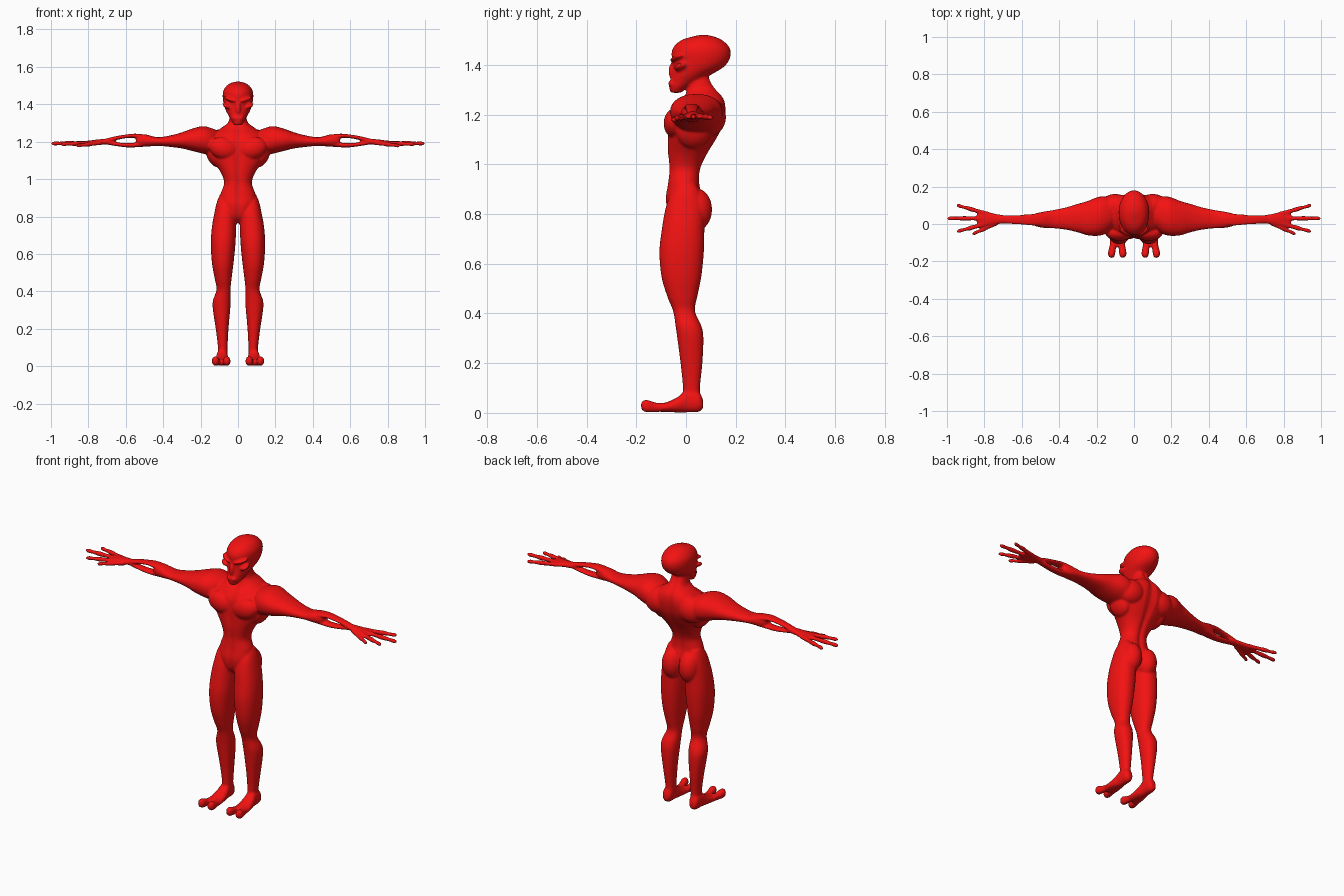
import bpy, bmesh
from math import sin, cos, pi, exp, copysign
from mathutils import Matrix, Vector, Euler

bm = bmesh.new()


def spline(rows, steps=5):
    """Catmull-Rom interpolation through the section rows."""
    out = []
    for i in range(len(rows) - 1):
        p0, p1 = rows[max(i - 1, 0)], rows[i]
        p2, p3 = rows[i + 1], rows[min(i + 2, len(rows) - 1)]
        for k in range(steps):
            t = k / steps
            out.append([0.5 * (2 * b + (c - a) * t + (2 * a - 5 * b + 4 * c - d) * t * t
                               + (3 * b - a - 3 * c + d) * t ** 3)
                        for a, b, c, d in zip(p0, p1, p2, p3)])
    out.append(list(rows[-1]))
    return out


def loft(axis, rows, mirror=True, groove=0.0, n=32, power=0.9):
    """Skin rounded sections (t, u_low, u_high, v_low, v_high) along an axis."""
    for side in ((1, -1) if mirror else (1,)):
        rings = []
        for t, u0, u1, v0, v1 in spline(rows):
            ring = []
            for k in range(n):
                a = 2 * pi * k / n
                cu, sv = cos(a), sin(a)
                u = (u0 + u1) / 2 + (u1 - u0) / 2 * copysign(abs(cu) ** power, cu)
                v = (v0 + v1) / 2 + (v1 - v0) / 2 * copysign(abs(sv) ** power, sv)
                if groove:
                    v -= copysign(groove, sv) * exp(-(u / 0.014) ** 2)
                p = {'x': (t, u, v), 'y': (u, t, v), 'z': (u, v, t)}[axis]
                ring.append(bm.verts.new((p[0] * side, p[1], p[2])))
            rings.append(ring)
        for a, b in zip(rings, rings[1:]):
            for k in range(n):
                bm.faces.new((a[k], a[(k + 1) % n], b[(k + 1) % n], b[k]))
        bm.faces.new(rings[0])
        bm.faces.new(rings[-1])


def muscle(center, radii, rot=(0, 0, 0)):
    """Mirrored pair of ellipsoids."""
    for s in (1, -1):
        m = (Matrix.Translation((center[0] * s, center[1], center[2]))
             @ Euler((rot[0], rot[1] * s, rot[2] * s)).to_matrix().to_4x4()
             @ Matrix.Diagonal((*radii, 1)))
        bmesh.ops.create_uvsphere(bm, u_segments=24, v_segments=16, radius=1, matrix=m)


def strand(axis, pts):
    """Thin round limb through (a, b, c, radius), a being the run axis."""
    loft(axis, [(a, b - r, b + r, c - r, c + r) for a, b, c, r in pts], n=16, power=1)


# head
loft('z', [(z, -w, w, f, b) for z, w, f, b in (
    (1.288, .02, -.062, -.02), (1.31, .035, -.068, .01), (1.335, .048, -.064, .06),
    (1.36, .062, -.058, .10), (1.39, .074, -.054, .15), (1.42, .080, -.056, .174),
    (1.45, .082, -.058, .18), (1.475, .077, -.048, .172), (1.50, .060, -.018, .145),
    (1.515, .035, .03, .11), (1.521, .01, .06, .08))], mirror=False, power=1)
# brows, cheeks and mouth
muscle((.040, -.036, 1.427), (.042, .024, .010), (0, -.3, .5))
muscle((.056, -.018, 1.392), (.028, .032, .013), (0, -.5, .5))
muscle((.012, -.052, 1.325), (.020, .020, .014))
muscle((.004, -.056, 1.375), (.009, .014, .035))

# torso and neck
loft('z', [(z, -w, w, f, b) for z, w, f, b in (
    (.765, .02, -.04, .03), (.80, .05, -.073, .06), (.86, .095, -.084, .07),
    (.92, .093, -.075, .056), (.98, .074, -.07, .06), (1.04, .095, -.074, .086),
    (1.10, .138, -.075, .122), (1.15, .165, -.076, .148), (1.20, .165, -.07, .16),
    (1.24, .135, -.045, .16), (1.27, .095, -.012, .15), (1.30, .055, .0, .125),
    (1.33, .045, .004, .105), (1.37, .042, .01, .09))], mirror=False, groove=.010)
# chest, shoulder blades, flank and buttock
muscle((.078, -.045, 1.165), (.078, .045, .058), (0, -.3, 0))
muscle((.10, .095, 1.19), (.085, .066, .075), (0, .3, 0))
muscle((.125, .03, 1.13), (.042, .07, .07), (0, .4, 0))
muscle((.054, .042, .818), (.057, .063, .085))

# legs
loft('z', [
    (.92, .04, .095, -.03, .04), (.88, .02, .112, -.062, .06), (.82, .010, .126, -.083, .075),
    (.74, .010, .140, -.097, .074), (.65, .014, .145, -.107, .072), (.55, .024, .139, -.099, .062),
    (.47, .034, .125, -.076, .046), (.41, .040, .115, -.052, .036), (.35, .039, .134, -.042, .062),
    (.30, .042, .134, -.035, .070), (.20, .051, .119, -.022, .066), (.10, .056, .107, -.012, .056),
    (.06, .056, .108, -.014, .06), (.02, .06, .105, -.014, .06)])
# feet
loft('y', [
    (.069, .07, .10, .018, .05), (.05, .058, .112, .004, .085), (.0, .055, .115, .002, .09),
    (-.03, .05, .121, .002, .066), (-.07, .046, .128, .003, .046), (-.10, .045, .130, .004, .038),
    (-.122, .055, .122, .010, .032)])
# toes
for x0, x1 in ((.068, .060), (.107, .120)):
    loft('y', [(y, x - w, x + w, a, b) for y, x, w, a, b in (
        (-.08, x0, .018, .006, .040), (-.12, (x0 + x1) / 2, .018, .003, .041),
        (-.155, x1, .020, .002, .052), (-.172, x1, .016, .007, .050), (-.181, x1, .007, .018, .040))], n=16)

# arms down to the elbow
loft('x', [
    (.09, .01, .12, 1.16, 1.25), (.14, -.045, .145, 1.13, 1.272), (.19, -.063, .145, 1.137, 1.283),
    (.25, -.060, .122, 1.152, 1.268), (.30, -.045, .108, 1.164, 1.25), (.36, -.031, .09, 1.172, 1.234),
    (.43, -.023, .075, 1.178, 1.224), (.49, -.020, .065, 1.174, 1.238), (.53, -.010, .055, 1.178, 1.236),
    (.545, .0, .045, 1.19, 1.228)])
# split forearm: upper and lower strands
loft('x', [(.49, -.01, .06, 1.205, 1.238), (.55, -.008, .054, 1.219, 1.243), (.60, -.004, .05, 1.219, 1.238),
           (.66, .0, .047, 1.206, 1.228), (.71, .004, .045, 1.192, 1.216)], n=16)
loft('x', [(.49, -.01, .06, 1.174, 1.208), (.55, -.004, .05, 1.170, 1.195), (.60, .0, .048, 1.170, 1.193),
           (.66, .002, .046, 1.178, 1.198), (.71, .004, .045, 1.186, 1.210)], n=16)
# palms
loft('x', [(.68, .004, .045, 1.186, 1.216), (.74, -.002, .054, 1.184, 1.213), (.78, -.010, .065, 1.182, 1.208),
           (.82, -.010, .068, 1.181, 1.203), (.84, .005, .055, 1.184, 1.200)])
# fingers and thumbs
for x0, y0, x1, y1, z1 in ((.73, .005, .864, -.054, 1.178), (.78, .003, .947, -.040, 1.186),
                           (.80, .030, .998, .030, 1.190), (.78, .054, .950, .101, 1.188)):
    strand('x', [(x0 + (x1 - x0) * t, y0 + (y1 - y0) * t, 1.194 + (z1 - 1.194) * t, r)
                 for t, r in ((0, .012), (.35, .011), (.55, .013), (.75, .0095), (.92, .011), (1, .005))])

# fuse all parts into one smooth skin
bmesh.ops.recalc_face_normals(bm, faces=bm.faces)
mesh = bpy.data.meshes.new("body")
bm.to_mesh(mesh)
bm.free()
body = bpy.data.objects.new("body", mesh)
bpy.context.collection.objects.link(body)
red = bpy.data.materials.new("red_skin")
red.diffuse_color = (0.9, 0.006, 0.006, 1)
mesh.materials.append(red)
remesh = body.modifiers.new("fuse", 'REMESH')
remesh.mode = 'VOXEL'
remesh.voxel_size = 0.0055
remesh.use_smooth_shade = True
soft = body.modifiers.new("soften", 'SMOOTH')
soft.factor = 0.5
soft.iterations = 4
